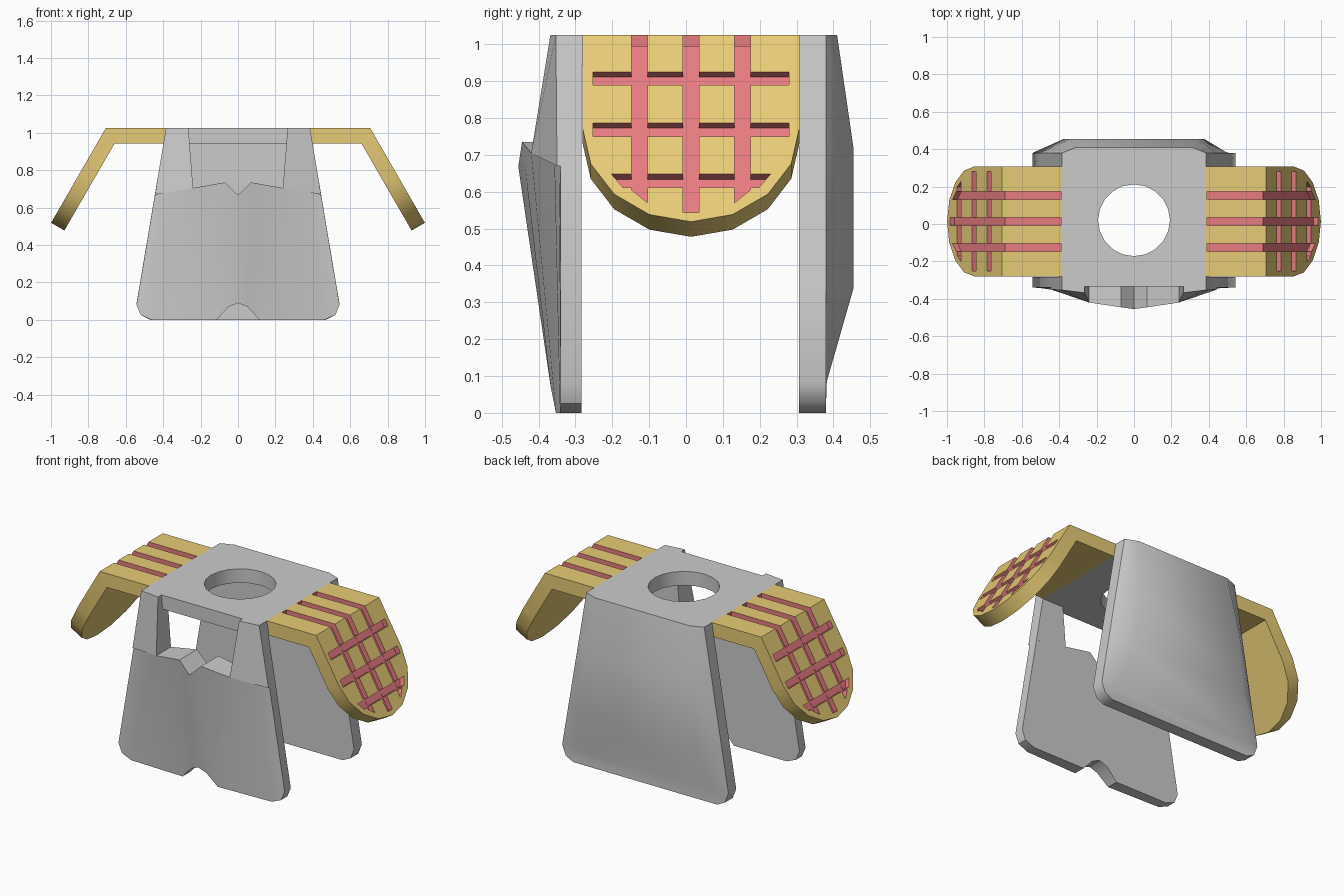
import bpy, bmesh, math

if "Cube" in bpy.data.objects:
    bpy.data.objects.remove(bpy.data.objects["Cube"])

TOP, YC, R = 1.025, 0.0135, 0.2945      # top height, arm centre line, arm half width
BEND, S60, C60 = 0.707, math.sin(math.radians(60)), 0.5


def material(name, rgb):
    m = bpy.data.materials.new(name)
    m.diffuse_color = (*rgb, 1)
    m.use_nodes = True
    m.node_tree.nodes["Principled BSDF"].inputs["Base Color"].default_value = m.diffuse_color
    return m


gold = material("gold", (0.80, 0.60, 0.18))
pink = material("pink", (0.80, 0.20, 0.22))


def make(name, verts, faces, mats=(), index=0):
    me = bpy.data.meshes.new(name)
    me.from_pydata(verts, [], faces)
    bm = bmesh.new()
    bm.from_mesh(me)
    bmesh.ops.recalc_face_normals(bm, faces=bm.faces)
    bm.to_mesh(me)
    bm.free()
    for m in mats:
        me.materials.append(m)
    for p in me.polygons:
        p.material_index = index
    ob = bpy.data.objects.new(name, me)
    bpy.context.collection.objects.link(ob)
    return ob


def activate(ob):
    bpy.ops.object.select_all(action='DESELECT')
    ob.select_set(True)
    bpy.context.view_layer.objects.active = ob


def smooth(ob, deg):
    activate(ob)
    bpy.ops.object.shade_smooth_by_angle(angle=math.radians(deg))


def cut(ob, cutter):
    activate(ob)
    mod = ob.modifiers.new("cut", 'BOOLEAN')
    mod.operation, mod.solver, mod.object = 'DIFFERENCE', 'EXACT', cutter
    bpy.ops.object.modifier_apply(modifier=mod.name)
    bpy.data.objects.remove(cutter)


def mirror_x(ob):
    activate(ob)
    mod = ob.modifiers.new("mirror", 'MIRROR')
    mod.use_axis[0] = True
    mod.use_mirror_merge = False
    bpy.ops.object.modifier_apply(modifier=mod.name)


def prism(name, loop_a, loop_b, **kw):
    n = len(loop_a)
    sides = [(i, (i + 1) % n, (i + 1) % n + n, i + n) for i in range(n)]
    return make(name, loop_a + loop_b, [tuple(range(n)), tuple(range(n, 2 * n))] + sides, **kw)


def slab(name, rows, y_back):
    """Shaped front grid of points closed by a flat back at y_back."""
    h, w = len(rows), len(rows[0])
    front = [p for r in rows for p in r]
    n = len(front)
    verts = front + [(x, y_back, z) for x, y, z in front]
    faces = []
    for i in range(h - 1):
        for j in range(w - 1):
            q = (i * w + j, i * w + j + 1, (i + 1) * w + j + 1, (i + 1) * w + j)
            faces += [q, tuple(k + n for k in q)]
    rim = list(range(w)) + [i * w + w - 1 for i in range(1, h)]
    rim += [(h - 1) * w + j for j in range(w - 2, -1, -1)] + [i * w for i in range(h - 2, 0, -1)]
    for a, b in zip(rim, rim[1:] + rim[:1]):
        faces.append((a, b, b + n, a + n))
    return make(name, verts, faces)


def both(half):
    """Mirror a list of points running from the centre outwards."""
    left = [(-x, y, z) for x, y, z in reversed(half) if x > 0]
    return left + half


# front lower panel, bulging, with notched top and arched bottom
bottom = [(0, -.37, .09), (.05, -.367, .07), (.115, -.353, 0), (.46, -.342, 0),
          (.52, -.34, .025), (.543, -.34, .08)]
upper = [(0, -.455, .668), (.07, -.445, .735), (.24, -.42, .705), (.40, -.357, .678),
         (.43, -.345, .672), (.444, -.34, .67)]
smooth(slab("front_panel", [both(bottom), both(upper)], -.283), 40)

# pillars joining the front panel to the top
pillar = slab("front_pillars", [[(.24, -.42, .705), (.444, -.35, .67)],
                                [(.265, -.368, TOP), (.385, -.353, TOP)]], -.283)
mirror_x(pillar)

# rear panel with a raised middle: z, edge x, inner x, inner y
back = [(0, .47, .40, .38), (.025, .52, .45, .38), (.085, .543, .46, .382),
        (.34, .50, .375, .455), (.715, .437, .345, .455), (TOP, .385, .31, .41)]
smooth(slab("rear_panel", [both([(xi, yi, z), (xe, .38, z)]) for z, xe, xi, yi in back], .307), 45)

# top plate with round hole
half = [(.265, -.335), (.265, -.283), (.385, -.283), (.385, .307)]
outline = half + [(-x, y) for x, y in reversed(half)]
plate = prism("top_plate", [(x, y, TOP) for x, y in outline],
              [(x * (1.036 if abs(x) > .3 else 1), y, .943) for x, y in outline])
bpy.ops.mesh.primitive_cylinder_add(vertices=20, radius=.192, depth=.4, location=(0, .02, TOP))
cut(plate, bpy.context.object)
smooth(plate, 30)


# shoulder flaps: flat part, then a 60 degree drop with a half-round end
def on_slope(t, y, d=0):
    return (BEND + C60 * t - S60 * d, YC + y, TOP - S60 * t - C60 * d)


THICK, FLAT = .082, .29
arc = [(FLAT + R * math.sin(a), -R * math.cos(a)) for a in (math.pi * i / 8 for i in range(9))]


def flap_loop(d):
    bx, z = BEND - d * math.tan(math.radians(30)), TOP - d
    return ([(.385, YC - R, z), (bx, YC - R, z)] + [on_slope(t, y, d) for t, y in arc]
            + [(bx, YC + R, z), (.385, YC + R, z)])


outer, inner = flap_loop(0), flap_loop(THICK)
n = len(outer)
faces = [(i, (i + 1) % n, (i + 1) % n + n, i + n) for i in range(n)]
for o in (0, n):
    faces += [(o, o + 1, o + n - 2, o + n - 1), tuple(range(o + 1, o + n - 1))]
flaps = make("shoulder_flaps", outer + inner, faces, (gold, pink))

# pink grooves cut into the flaps
groove = dict(mats=(gold, pink), index=1)
W = .0215


def slope_groove(pts, depth):
    cut(flaps, prism("groove_cutter", [on_slope(t, y, depth) for t, y in pts],
                     [on_slope(t, y, -.03) for t, y in pts], **groove))


for y, t_left, t_right in ((-.14, .485, .525), (0, .555, .555), (.14, .525, .485)):
    sect = [(.39, .995), (.78, .995), (.78, 1.06), (.39, 1.06)]
    cut(flaps, prism("groove_cutter", [(x, YC + y - W, z) for x, z in sect],
                     [(x, YC + y + W, z) for x, z in sect], **groove))
    slope_groove([(.0173, y - W), (t_left, y - W), (t_right, y + W), (.0173, y + W)], .03)
for t, wide, narrow in ((.115, .266, .266), (.275, .266, .266), (.435, .216, .185)):
    slope_groove([(t, -wide), (t, wide), (t + .042, narrow), (t + .042, -narrow)], .029)
mirror_x(flaps)
smooth(flaps, 30)
